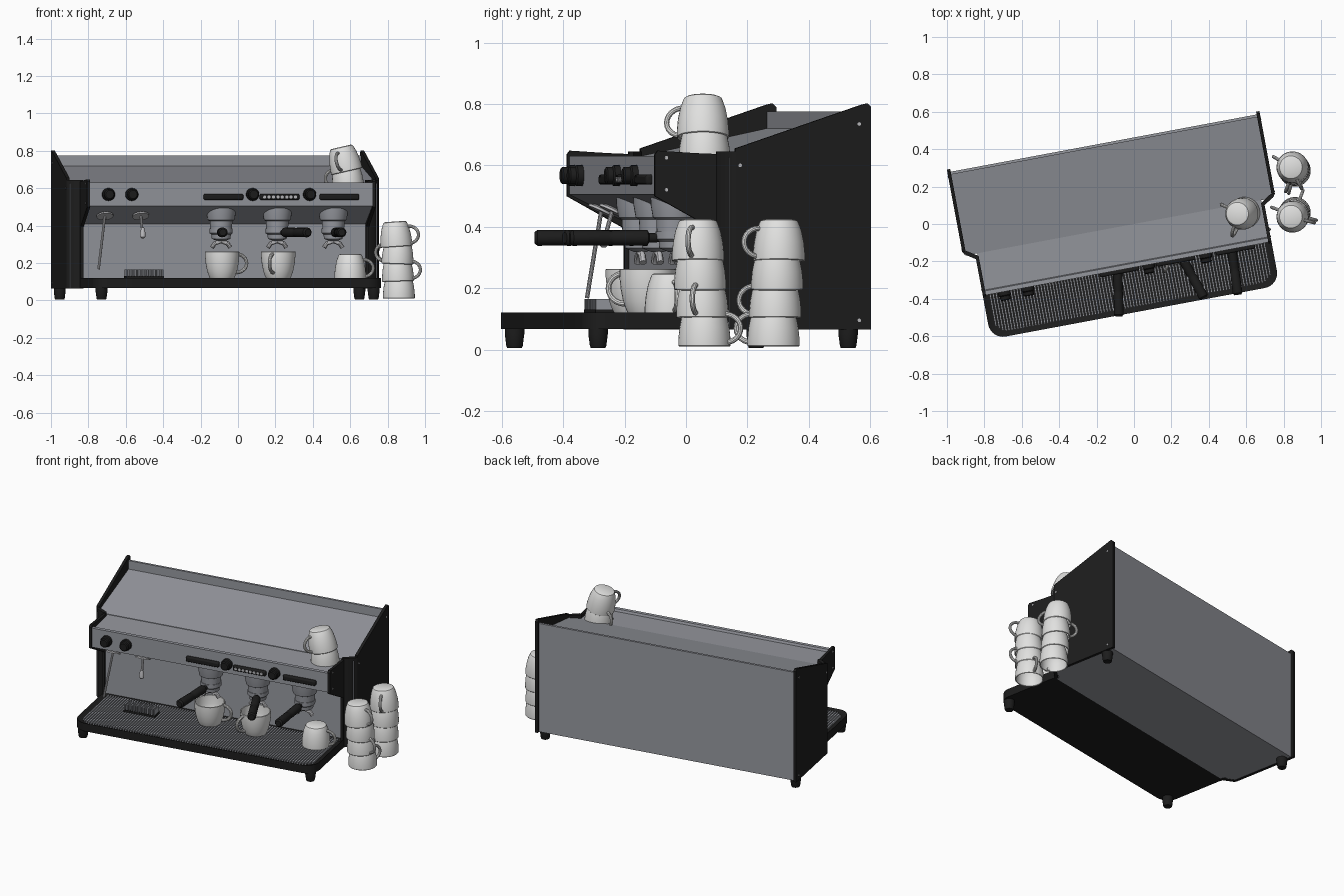
import bpy, bmesh, math
from mathutils import Matrix, Vector

if "Cube" in bpy.data.objects:
    bpy.data.objects.remove(bpy.data.objects["Cube"])

def mat(name, c):
    m = bpy.data.materials.new(name)
    m.diffuse_color = (*c, 1)
    m.use_nodes = True
    m.node_tree.nodes["Principled BSDF"].inputs["Base Color"].default_value = m.diffuse_color
    return m
BLACK = mat("black", (0.012, 0.012, 0.012))
STEEL = mat("steel", (0.30, 0.31, 0.34))
WHITE = mat("cup white", (0.75, 0.75, 0.74))
CHROME = mat("light chrome", (0.5, 0.5, 0.52))

T = Matrix.Translation
MACHINE = Matrix.Rotation(math.radians(10.6), 4, 'Z') @ T((-0.08, 0, 0))
FORWARD = Matrix.Rotation(math.pi / 2, 4, 'X')      # local z -> towards the front

def finish(name, bm, m, M=MACHINE, bevel=0):
    bmesh.ops.recalc_face_normals(bm, faces=bm.faces)
    bm.transform(M)
    me = bpy.data.meshes.new(name)
    bm.to_mesh(me)
    bm.free()
    ob = bpy.data.objects.new(name, me)
    bpy.context.collection.objects.link(ob)
    me.materials.append(m)
    if bevel:
        b = ob.modifiers.new("bevel", 'BEVEL')
        b.width, b.segments, b.limit_method = bevel, 2, 'ANGLE'
    bpy.ops.object.select_all(action='DESELECT')
    ob.select_set(True)
    bpy.context.view_layer.objects.active = ob
    bpy.ops.object.shade_smooth_by_angle(angle=math.radians(35))
    return ob

def add_prism(bm, pts, d):
    f = bm.faces.new([bm.verts.new(p) for p in pts])
    ext = bmesh.ops.extrude_face_region(bm, geom=[f])['geom']
    bmesh.ops.translate(bm, verts=[g for g in ext if isinstance(g, bmesh.types.BMVert)], vec=d)

def side_prism(name, prof, x0, x1, m, bevel=0):
    bm = bmesh.new()
    add_prism(bm, [(x0, y, z) for y, z in prof], (x1 - x0, 0, 0))
    return finish(name, bm, m, bevel=bevel)

def add_box(bm, lo, hi):
    add_prism(bm, [(lo[0], lo[1], lo[2]), (hi[0], lo[1], lo[2]), (hi[0], hi[1], lo[2]), (lo[0], hi[1], lo[2])],
              (0, 0, hi[2] - lo[2]))

def box(name, lo, hi, m, bevel=0):
    bm = bmesh.new()
    add_box(bm, lo, hi)
    return finish(name, bm, m, bevel=bevel)

def skin(bm, rings):
    for a, b in zip(rings, rings[1:]):
        for i in range(len(a)):
            j = (i + 1) % len(a)
            bm.faces.new((a[i], a[j], b[j], b[i]))
    bm.faces.new(rings[0])
    bm.faces.new(rings[-1])

def add_lathe(bm, prof, n=32):
    skin(bm, [[bm.verts.new((r * math.cos(2 * math.pi * i / n), r * math.sin(2 * math.pi * i / n), z))
               for i in range(n)] for r, z in prof])

def lathe(name, prof, m, M, n=32):
    bm = bmesh.new()
    add_lathe(bm, prof, n)
    return finish(name, bm, m, M)

def add_tube(bm, pts, r, n=10):
    pts = [Vector(p) for p in pts]
    rings = []
    for k, p in enumerate(pts):
        t = pts[min(k + 1, len(pts) - 1)] - pts[max(k - 1, 0)]
        side = Vector((0, 1, 0)) if abs(t.normalized().y) < .9 else Vector((1, 0, 0))
        u = t.cross(side).normalized()
        v = t.cross(u).normalized()
        rings.append([bm.verts.new(p + r * (u * math.cos(2 * math.pi * i / n) + v * math.sin(2 * math.pi * i / n)))
                      for i in range(n)])
    skin(bm, rings)

def tube(name, pts, r, m, M=MACHINE):
    bm = bmesh.new()
    add_tube(bm, pts, r)
    return finish(name, bm, m, M)

# main housing: wide rear with sloped cup shelf, narrower overhanging front
side_prism("rear_housing", [(.455, .067), (.455, .775), (.44, .775), (.44, .72), (0, .625), (0, .067)], -.835, .835, STEEL)
side_prism("front_housing", [(.01, .067), (.01, .622), (-.2, .615), (-.205, .63), (-.228, .63), (-.228, .505),
                             (-.03, .41), (-.03, .067)], -.772, .772, STEEL)

# bent black end panels with screws
for s, tag in ((-1, "left"), (1, "right")):
    side_prism(tag + "_rear_panel", [(.47, .065), (.47, .79), (.458, .802), (.44, .798), (.02, .655), (.02, .065)],
               s * .832, s * .85, BLACK)
    side_prism(tag + "_front_panel", [(-.235, .635), (-.225, .648), (-.1, .64), (-.025, .637), (-.025, .065),
                                      (-.045, .065), (-.045, .395), (-.235, .5)], s * .768, s * .785, BLACK)
    bm = bmesh.new()
    add_prism(bm, [(s * x, y, .065) for x, y in ((.85, .022), (.842, .008), (.785, -.03), (.768, -.03), (.768, -.015),
                                                 (.825, .022))], (0, 0, .58))
    finish(tag + "_panel_bend", bm, BLACK)
    for x, y, z in ((.85, .43, .735), (.85, .43, .095), (.85, .035, .6), (.785, -.197, .625), (.785, -.197, .52)):
        lathe(tag + "_screw", [(.006, -.002), (.006, .002)], CHROME,
              MACHINE @ T((s * x, y, z)) @ Matrix.Rotation(math.pi / 2, 4, 'Y'), 10)
    # feet
    for x, y in ((.815, .4), (.74, -.415)):
        lathe(tag + "_foot", [(.024, .005), (.027, .012), (.032, .05), (.032, .075)], BLACK, MACHINE @ T((s * x, y, 0)), 20)

# drip tray with rounded front corners and recessed top
bm = bmesh.new()
R, W, F = .08, .785, -.465
arc = [(W - R + R * math.sin(a), F + R - R * math.cos(a)) for a in [math.pi / 2 * i / 8 for i in range(9)]]
outline = [(-W, -.03)] + [(-x, y) for x, y in reversed(arc)] + arc + [(W, -.03)]
add_prism(bm, [(x, y, .067) for x, y in outline], (0, 0, .053))
bm.normal_update()
top = max(bm.faces, key=lambda f: f.calc_center_median().z)
bmesh.ops.inset_region(bm, faces=[top], thickness=.024)
bmesh.ops.translate(bm, verts=list(top.verts), vec=(0, 0, -.014))
finish("drip_tray", bm, BLACK)

# tray grate bars
bm = bmesh.new()
for i in range(-46, 47):
    x = i * .0162
    y0 = -.437 + max(0, abs(x) - .705) * .9
    add_box(bm, (x - .0045, y0, .105), (x + .0045, -.03, .116))
finish("tray_grate", bm, STEEL)

# small raised rinse grate
bm = bmesh.new()
for i in range(14):
    add_box(bm, (-.565 + i * .0148, -.215, .115), (-.558 + i * .0148, -.15, .165))
finish("rinse_grate_bars", bm, STEEL)
box("rinse_grate_base", (-.567, -.217, .115), (-.363, -.148, .13), BLACK)

# control fascia: knobs, bars and button strip
for x in (-.669, -.542, .115, .425):
    lathe("knob", [(.034, 0), (.034, .022), (.028, .027), (.028, .045), (.022, .05)], BLACK,
          MACHINE @ T((x, -.225, .567)) @ FORWARD, 20)
for x0, x1 in ((-.15, .064), (.155, .369), (.481, .694)):
    box("control_bar", (x0, -.248, .537), (x1, -.22, .57), BLACK, .008)
for i in range(8):
    lathe("button", [(.009, 0), (.009, .004)], CHROME, MACHINE @ T((.178 + i * .024, -.247, .553)) @ FORWARD, 10)

# brew groups with filter holders, spouts and handles
for x, ang in ((-.036, -9), (.269, 18), (.574, -3)):
    P = MACHINE @ T((x, -.13, 0))
    lathe("brew_group", [(.08, .52), (.078, .47), (.071, .43), (.06, .424), (.058, .375)], STEEL, P)
    lathe("filter_holder", [(.062, .385), (.062, .36), (.052, .352), (.05, .33), (.02, .318)], STEEL, P)
    tube("spout", [(-.05, 0, .283), (-.035, 0, .305), (0, 0, .318), (.035, 0, .305), (.05, 0, .283)], .012, CHROME, P)
    A = P @ Matrix.Rotation(math.radians(ang), 4, 'Z')
    lathe("filter_handle", [(.014, .05), (.016, .085), (.026, .09), (.025, .2), (.022, .21), (.025, .22), (.026, .335), (.018, .345)],
          BLACK, A @ T((0, 0, .364)) @ FORWARD, 16)

# steam wands
for x, end in ((-.67, (-.712, -.18, .168)), (-.475, (-.47, -.17, .35))):
    lathe("wand_collar", [(.045, -.006), (.045, .002), (.02, .012)], CHROME,
          MACHINE @ T((x, -.14, .454)) @ Matrix.Rotation(-.45, 4, 'X'), 24)
    tube("steam_wand", [(x, -.14, .455), end], .007, CHROME)
lathe("wand_tip", [(.008, .04), (.015, .01), (.015, -.01), (.006, -.018)], CHROME, MACHINE @ T((-.47, -.17, .35)), 16)

# cups: thick-walled bowl plus loop handle
CUP = [(.058, 0), (.066, .004), (.07, .012), (.08, .04), (.088, .08), (.092, .12), (.092, .143), (.089, .146),
       (.085, .143), (.083, .09), (.07, .035), (.05, .014)]

def cup(name, x, y, z, turn, flip=False, tilt=0, size=1):
    M = (T((x, y, z)) @ Matrix.Rotation(math.radians(tilt), 4, 'Y') @ Matrix.Rotation(math.radians(turn), 4, 'Z')
         @ Matrix.Scale(size, 4))
    if flip:
        M = M @ T((0, 0, .146)) @ Matrix.Rotation(math.pi, 4, 'X')
    bm = bmesh.new()
    add_lathe(bm, CUP)
    path = [(.078 + .058 * math.sin(a), 0, .082 - .05 * math.cos(a)) for a in [math.pi * i / 12 for i in range(13)]]
    add_tube(bm, path, .0095)
    finish(name, bm, WHITE, M)

cup("cup_under_group_1", -.085, -.17, .117, 15)
cup("cup_under_group_2", .215, -.125, .117, -110)
cup("cup_on_tray", .6, -.05, .114, 10, True, 0, .92)
# two stacks of four upturned, nested cups beside the machine
for tag, x, y, dy, turns in (("front", .86, .06, -.007, (70, -15, 160, -15)), ("back", .86, .285, .006, (-105, -110, 150, -65))):
    for i, turn in enumerate(turns):
        cup(f"{tag}_stack_cup_{i + 1}", x - .004 * i, y + dy * i, .01 + .0925 * i, turn, True, (0, -2, 2, -4)[i], .925)
# pair on the shelf
cup("shelf_cup_lower", .59, .06, .6, 160, True, -5, .925)
cup("shelf_cup_upper", .582, .055, .69, -110, True, -13, .925)
